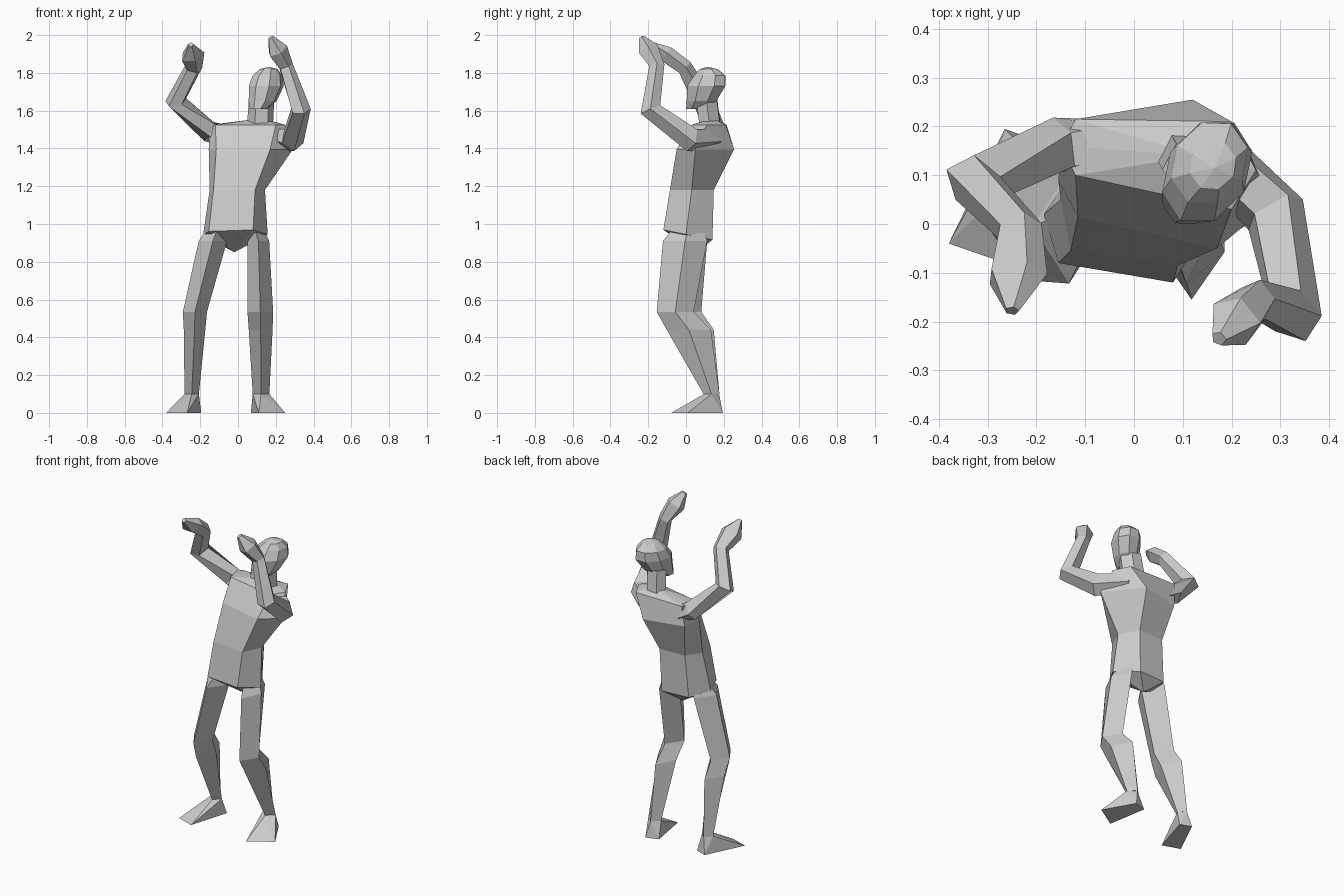
import bpy, bmesh
from math import sin, cos, tau, pi
from mathutils import Vector

start = bpy.data.objects.get("Cube")
if start:
    bpy.data.objects.remove(start, do_unlink=True)

grey = bpy.data.materials.new("plain grey")
grey.use_nodes = True
colour = (0.6, 0.6, 0.6, 1)
grey.diffuse_color = colour
grey.node_tree.nodes["Principled BSDF"].inputs["Base Color"].default_value = colour


def finish(name, bm):
    """Turn a bmesh into a flat shaded object."""
    bmesh.ops.recalc_face_normals(bm, faces=bm.faces)
    mesh = bpy.data.meshes.new(name)
    bm.to_mesh(mesh)
    bm.free()
    mesh.materials.append(grey)
    part = bpy.data.objects.new(name, mesh)
    bpy.context.collection.objects.link(part)
    return part


def loft(name, rings, bottom=None, top=None):
    """Skin a row of equal rings; each end is a flat cap or a fan to a point."""
    bm = bmesh.new()
    loops = [[bm.verts.new(p) for p in ring] for ring in rings]
    count = len(loops[0])
    for low, high in zip(loops, loops[1:]):
        for i in range(count):
            j = (i + 1) % count
            bm.faces.new((low[i], low[j], high[j], high[i]))
    for loop, tip in ((loops[0], bottom), (loops[-1], top)):
        if tip is None:
            bm.faces.new(loop)
        else:
            apex = bm.verts.new(tip)
            for i in range(count):
                bm.faces.new((loop[i], loop[(i + 1) % count], apex))
    return finish(name, bm)


def tube(name, path, sides, yaw=0, level=False, top=None):
    """Path entries are x, y, z, half width, half depth; level keeps rings flat."""
    centres = [Vector(p[:3]) for p in path]
    ref = Vector((cos(yaw), sin(yaw), 0))
    angles = [tau * k / sides - pi / 2 for k in range(sides)]
    widest = max(abs(cos(a)) for a in angles)
    rings = []
    for i, (c, p) in enumerate(zip(centres, path)):
        along = Vector((0, 0, 1))
        if not level:
            along = Vector()
            if i > 0:
                along += (c - centres[i - 1]).normalized()
            if i < len(path) - 1:
                along += (centres[i + 1] - c).normalized()
            along.normalize()
        side = (ref - along * ref.dot(along)).normalized()
        deep = along.cross(side)
        rings.append([c + side * cos(a) * p[3] / widest + deep * sin(a) * p[4]
                      for a in angles])
    return loft(name, rings, top=top)


def hull(name, points):
    bm = bmesh.new()
    for p in points:
        bm.verts.new(p)
    result = bmesh.ops.convex_hull(bm, input=bm.verts)
    spare = set(result["geom_interior"]) | set(result["geom_unused"])
    bmesh.ops.delete(bm, geom=[v for v in spare if isinstance(v, bmesh.types.BMVert)],
                     context="VERTS")
    return finish(name, bm)


# Torso: height and drop towards the back, then the corners
# front right, front left, left, back left, back right, right
torso = [
    (.945, .2, [(-.155, -.08), (.08, -.12), (.157, 0), (.07, .14), (-.11, .13), (-.185, .02)]),
    (1.18, 0, [(-.13, -.055), (.09, -.085), (.143, .03), (.08, .147), (-.09, .14), (-.15, .05)]),
    (1.395, 0, [(-.115, .015), (.17, -.05), (.29, .05), (.12, .255), (-.13, .2), (-.155, .09)]),
    (1.525, 0, [(-.12, .1), (.2, .03), (.25, .11), (.2, .21), (-.12, .215), (-.15, .16)]),
]
loft("torso", [[(x, y, z - drop * y) for x, y in ring] for z, drop, ring in torso],
     bottom=(-.02, .06, .85), top=(.13, .14, 1.56))

# Neck and head, turned towards the right
tube("neck", [(.115, .13, 1.5, .062, .06), (.125, .11, 1.66, .06, .06)], 6, yaw=-.5)
tube("head", [
    (.11, .05, 1.61, .045, .055),
    (.13, .082, 1.65, .07, .088),
    (.15, .107, 1.73, .086, .115),
    (.155, .125, 1.785, .076, .092),
    (.162, .12, 1.82, .048, .052),
], 8, yaw=-.5, level=True, top=(.165, .115, 1.832))

# Arms, each from the shoulder over the bent elbow to the fingertips
tube("right_arm", [
    (-.06, .165, 1.465, .05, .065),
    (-.15, .16, 1.492, .055, .062),
    (-.33, .088, 1.65, .056, .06),
    (-.235, -.01, 1.83, .045, .043),
    (-.242, -.105, 1.895, .064, .044),
    (-.25, -.178, 1.95, .014, .014),
], 5, yaw=.6)
tube("left_arm", [
    (.16, .15, 1.455, .055, .06),
    (.288, .025, 1.45, .064, .068),
    (.33, -.188, 1.605, .052, .06),
    (.252, -.155, 1.835, .038, .043),
    (.208, -.198, 1.92, .054, .056),
    (.174, -.235, 1.987, .016, .016),
], 5, yaw=.4)

# Legs: diamond sections with a ridge down the front, sharing height and depth;
# the right knee is set a little further back
stations = [(.02, 1, .07), (-.005, .91, .117), (-.057, .535, .098),
            (.015, .44, .117), (.135, .1, .042)]
spans = {
    "right": [(-.1, .05, 0), (-.133, .075, 0), (-.228, .064, .04), (-.23, .057, .015),
              (-.245, .038, 0)],
    "left": [(.08, .045, 0), (.108, .057, 0), (.118, .068, 0), (.12, .063, 0),
             (.122, .044, 0)],
}
for side, span in spans.items():
    tube(side + "_leg", [(x, y + back, z, w, d)
                         for (x, w, back), (y, z, d) in zip(span, stations)],
         4, level=True)

# Feet: wedges from the ankle down to a thin toe edge, listed toes then heel
soles = {
    "right": [(-.38, -.04), (-.27, -.078), (-.195, .17), (-.265, .195)],
    "left": [(.25, .01), (.11, -.078), (.068, .17), (.145, .195)],
}
for side, sole in soles.items():
    x, w, _ = spans[side][-1]
    ankle = [(x + s * w, .135, .1) for s in (-1, 1)] + [(x, y, .1) for y in (.095, .175)]
    hull(side + "_foot", [(px, py, 0) for px, py in sole] + ankle)
